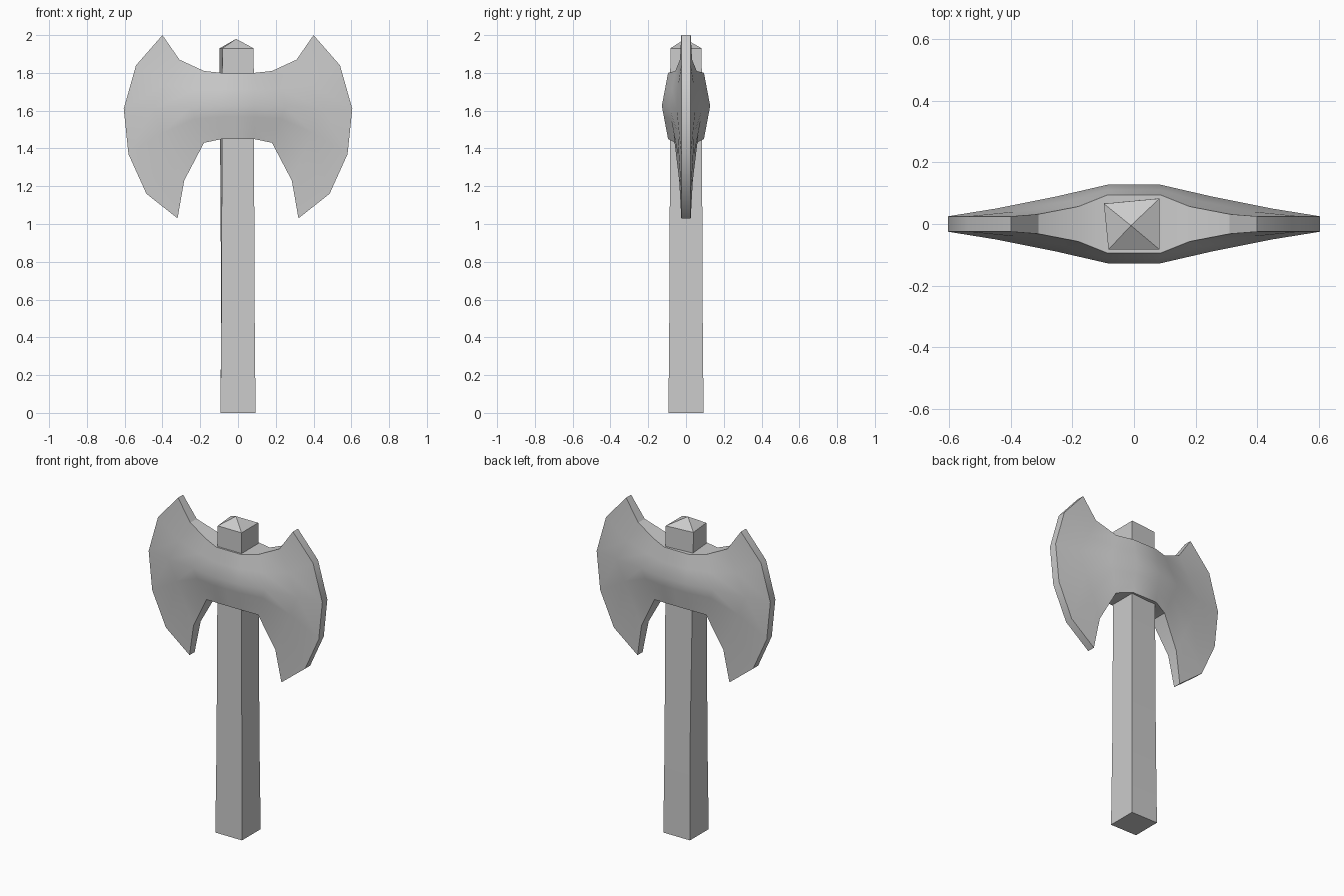
import bpy, bmesh, math
from mathutils import Vector

if "Cube" in bpy.data.objects:
    bpy.data.objects.remove(bpy.data.objects["Cube"], do_unlink=True)

GREY = (0.6, 0.6, 0.6, 1.0)
grey = bpy.data.materials.new("plain_grey")
grey.use_nodes = True
grey.diffuse_color = GREY
grey.node_tree.nodes["Principled BSDF"].inputs["Base Color"].default_value = GREY


def finish(bm, name):
    """Turn a bmesh into a smooth-by-angle grey object."""
    bmesh.ops.remove_doubles(bm, verts=bm.verts, dist=0.0005)
    bmesh.ops.recalc_face_normals(bm, faces=bm.faces)
    mesh = bpy.data.meshes.new(name)
    bm.to_mesh(mesh)
    bm.free()
    obj = bpy.data.objects.new(name, mesh)
    bpy.context.collection.objects.link(obj)
    mesh.materials.append(grey)
    bpy.ops.object.select_all(action="DESELECT")
    obj.select_set(True)
    bpy.context.view_layer.objects.active = obj
    bpy.ops.object.shade_smooth_by_angle(angle=math.radians(30))
    return obj


def bent_column(top, mid, bottom):
    """Six points running from the top rim over the ridge to the bottom rim."""
    t, m, b = Vector(top), Vector(mid), Vector(bottom)
    return [t, t.lerp(m, 0.5), m, m.lerp(b, 1 / 3), m.lerp(b, 2 / 3), b]


# Axe head: columns of (x, half thickness, z) from the socket to the edge
EDGE = 0.025
columns = [
    bent_column((0, 0.095, 1.8), (0, 0.128, 1.625), (0, 0.095, 1.45)),
    bent_column((0.085, 0.095, 1.8), (0.085, 0.128, 1.625), (0.085, 0.095, 1.45)),
    bent_column((0.18, 0.057, 1.81), (0.25, 0.09, 1.62), (0.18, 0.057, 1.43)),
    bent_column((0.31, 0.032, 1.87), (0.45, 0.05, 1.61), (0.285, 0.036, 1.23)),
    [Vector((x, EDGE, z)) for x, z in (
        (0.40, 2.0), (0.54, 1.84), (0.605, 1.61),
        (0.58, 1.37), (0.485, 1.16), (0.32, 1.03))],
]

bm = bmesh.new()
for sx in (1, -1):
    sides = []
    for sy in (1, -1):
        grid = [[bm.verts.new((p.x * sx, p.y * sy, p.z)) for p in col]
                for col in columns]
        for a, b in zip(grid, grid[1:]):
            for i in range(len(a) - 1):
                bm.faces.new((a[i], a[i + 1], b[i + 1], b[i]))
        # Outline: along the top, down the cutting edge, back underneath
        sides.append([c[0] for c in grid] + grid[-1][1:-1]
                     + [c[-1] for c in reversed(grid)])
    # Rim joining the two cheeks
    back, front = sides
    for i in range(len(back) - 1):
        bm.faces.new((back[i], back[i + 1], front[i + 1], front[i]))
finish(bm, "axe_head")

# Handle: slightly tapered square post with one skewed corner and a pointed cap
bm = bmesh.new()
rings = []
for z, half, corner in ((0, 0.093, (-0.093, 0.093)),
                        (0.55, 0.088, (-0.089, 0.088)),
                        (1.93, 0.083, (-0.098, 0.066))):
    outline = ((-half, -half), (half, -half), (half, half), corner)
    rings.append([bm.verts.new((x, y, z)) for x, y in outline])
apex = bm.verts.new((-0.01, -0.005, 1.98))
bm.faces.new(rings[0])
for i in range(4):
    j = (i + 1) % 4
    for low, high in zip(rings, rings[1:]):
        bm.faces.new((low[i], low[j], high[j], high[i]))
    bm.faces.new((rings[-1][i], rings[-1][j], apex))
finish(bm, "handle")
